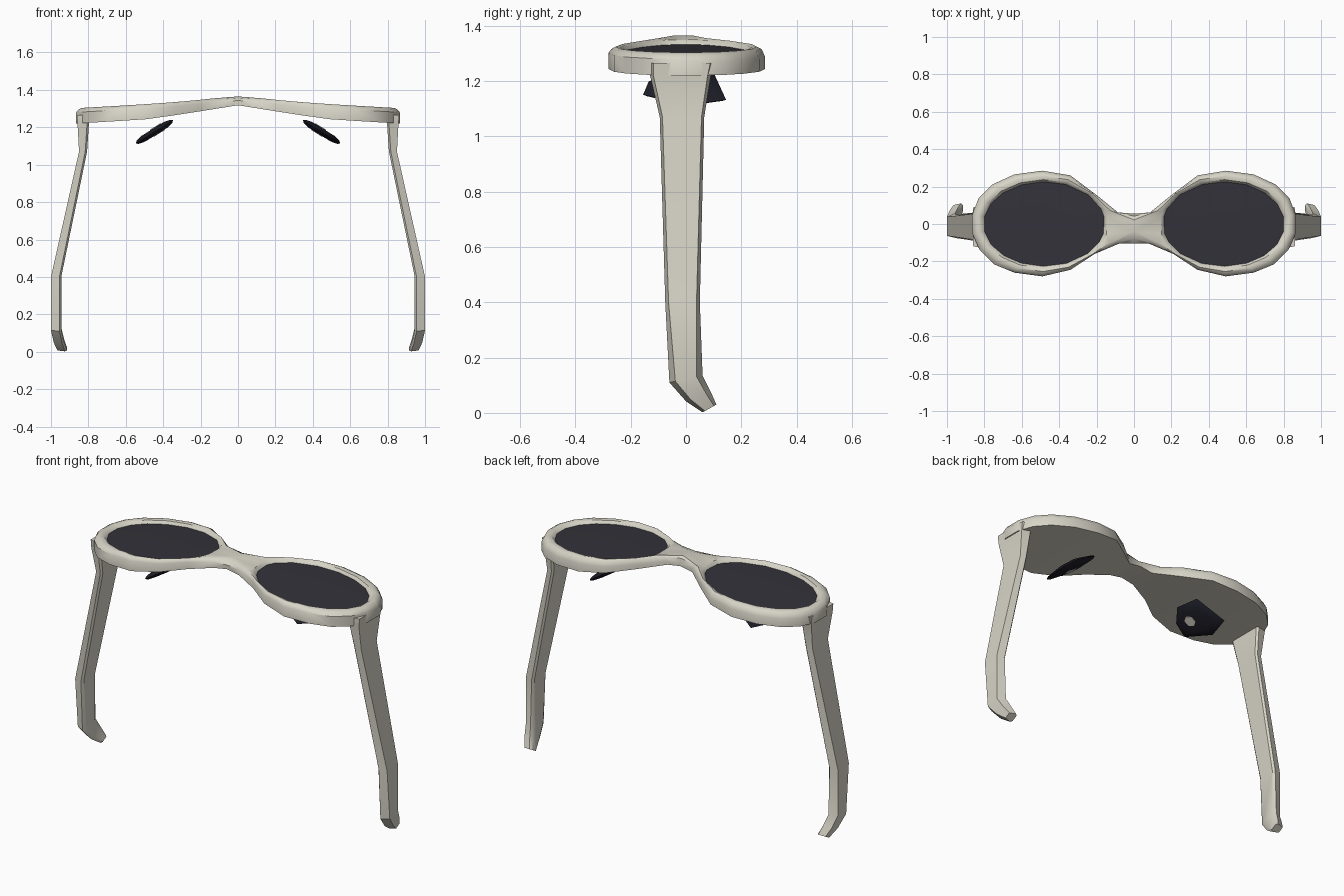
import bpy, bmesh, math
from mathutils import Vector

cube = bpy.data.objects.get("Cube")
if cube:
    bpy.data.objects.remove(cube, do_unlink=True)


def material(name, rgb):
    m = bpy.data.materials.new(name)
    m.use_nodes = True
    m.diffuse_color = (*rgb, 1)
    m.node_tree.nodes["Principled BSDF"].inputs["Base Color"].default_value = (*rgb, 1)
    return m


CREAM = material("warm cream", (0.68, 0.66, 0.57))
SMOKE = material("smoky lens", (0.033, 0.032, 0.042))
BLACK = material("dark pad", (0.013, 0.013, 0.022))


def finish(name, bm, mat, angle=35):
    """Turn a half model into a mirrored, shaded object."""
    bmesh.ops.recalc_face_normals(bm, faces=bm.faces)
    me = bpy.data.meshes.new(name)
    bm.to_mesh(me)
    bm.free()
    me.materials.append(mat)
    ob = bpy.data.objects.new(name, me)
    bpy.context.collection.objects.link(ob)
    bpy.ops.object.select_all(action="DESELECT")
    ob.select_set(True)
    bpy.context.view_layer.objects.active = ob
    bpy.ops.object.shade_smooth_by_angle(angle=math.radians(angle))
    ob.modifiers.new("mirror", "MIRROR").use_clip = True
    return ob


def loft(bm, loops, skip_last=0):
    """Bridge point loops with quads; the first skip_last bands stay open."""
    rings = [[bm.verts.new(p) for p in loop] for loop in loops]
    n = len(rings[0])
    for k, (a, b) in enumerate(zip(rings, rings[1:])):
        for i in range(n - 1 if k < skip_last else n):
            j = (i + 1) % n
            bm.faces.new((a[i], a[j], b[j], b[i]))
    return rings


def curve(x, table):
    """Height at x along a short polyline."""
    for (x0, z0), (x1, z1) in zip(table, table[1:]):
        if x <= x1:
            return z0 + (z1 - z0) * (x - x0) / (x1 - x0)
    return table[-1][1]


def top(x):
    return curve(x, [(0, 1.365), (0.08, 1.36), (0.3, 1.337), (0.55, 1.32), (0.9, 1.3)])


def bottom(x):
    return curve(x, [(0, 1.318), (0.3, 1.27), (0.5, 1.242), (0.9, 1.218)])


# Frame: outline of one half, from the bridge round the rim and back
upper = [(0, 0.055), (0.08, 0.057), (0.2, 0.155), (0.34, 0.26), (0.49, 0.285),
         (0.64, 0.265), (0.76, 0.21), (0.83, 0.14), (0.865, 0.05)]
lower = [(0.865, -0.05), (0.825, -0.14), (0.75, -0.215), (0.64, -0.26), (0.49, -0.28),
         (0.34, -0.245), (0.21, -0.16), (0.08, -0.105), (0, -0.103)]
outline = upper + lower
count = len(outline)
CX, RX, RY = 0.48, 0.325, 0.226

angles = []
for i, (x, y) in enumerate(outline):
    even = math.pi - (i + 0.5) * math.tau / count
    angles.append((even + math.atan2(y / 0.285, (x - CX) / 0.385)) / 2)


def opening(scale, drop):
    pts = [(CX + RX * scale * math.cos(a), RY * scale * math.sin(a)) for a in angles]
    return [(x, y, top(x) - drop) for x, y in pts]


def shoulder(t, drop):
    """Loop between the outline and the lens opening."""
    pts = []
    for (x, y), hole in zip(outline, opening(1.05, 0)):
        if x == 0:
            px, py = 0, y * (1 - t)
        else:
            px, py = x + (hole[0] - x) * t, y + (hole[1] - y) * t
        pts.append((px, py, top(px) - drop))
    return pts


bm = bmesh.new()
rings = loft(bm, [
    [(x, y, bottom(x)) for x, y in outline],
    [(x, y, top(x) - (0.022 if y < 0 else 0.034)) for x, y in outline],
    shoulder(0.25, 0.008),
    shoulder(0.6, 0.0),
    opening(1.05, 0.004),
    opening(1.0, 0.02),
    opening(0.98, 0.03)], skip_last=3)
# close the bridge top between the two shoulder ends
base = rings[0]
for i in range(count // 2 - 1):
    bm.faces.new((base[i], base[i + 1], base[-2 - i], base[-1 - i]))
finish("frame", bm, CREAM, 40)

# Lenses: slightly bowed plates seated in the openings
bm = bmesh.new()
rim = [bm.verts.new(p) for p in opening(1.01, 0.02)]
middle = bm.verts.new((CX, 0, top(CX) - 0.014))
for i in range(count):
    bm.faces.new((rim[i], rim[(i + 1) % count], middle))
finish("lenses", bm, SMOKE)

# Temple arms: inner x, outer x, front y, front z, back y, back z, bevel
sections = [
    (0.80, 0.862, -0.13, 1.265, 0.10, 1.265, 0.012),
    (0.797, 0.858, -0.13, 1.22, 0.09, 1.22, 0.012),
    (0.807, 0.85, -0.095, 1.07, 0.066, 1.07, 0.01),
    (0.945, 1.0, -0.075, 0.40, 0.05, 0.40, 0.012),
    (0.945, 1.0, -0.06, 0.11, 0.06, 0.135, 0.022),
    (0.93, 0.985, 0.0, 0.042, 0.09, 0.075, 0.018),
    (0.915, 0.965, 0.06, 0.002, 0.11, 0.03, 0.01)]
bm = bmesh.new()
loops = []
for xi, xo, yf, zf, yb, zb, c in sections:
    f, b = Vector((0, yf, zf)), Vector((0, yb, zb))
    step = (b - f).normalized() * c
    loops.append([Vector((x, 0, 0)) + p for x, p in (
        (xi, f + step), (xi + 0.01, f), (xo, f + step),
        (xo, b - step), (xi + 0.01, b), (xi, b - step))])
rings = loft(bm, loops)
bm.faces.new(rings[0])
bm.faces.new(rings[-1])
finish("temple_arms", bm, CREAM, 30)

# Nose pads: tilted six-sided cushions with a small stud through each
slope = Vector((-0.85, 0, 0.53))
normal = Vector((0.53, 0, 0.85))
centre = Vector((0.445, 0, 1.177))
pad = [(0.1, 0.1), (-0.085, 0.145), (-0.12, 0.01), (-0.05, -0.155), (0.04, -0.135), (0.115, -0.05)]


def tilted(points, scale, lift):
    return [centre + slope * s * scale + Vector((0, t * scale, 0)) + normal * lift
            for s, t in points]


bm = bmesh.new()
rings = loft(bm, [tilted(pad, k, h) for k, h in
                  ((0.6, -0.018), (0.9, -0.01), (1, 0), (0.9, 0.01), (0.6, 0.018))])
bm.faces.new(rings[0])
bm.faces.new(rings[-1])
finish("nose_pads", bm, BLACK, 60)

bm = bmesh.new()
stud = [(0.016 + 0.034 * math.cos(a), -0.03 + 0.034 * math.sin(a))
        for a in (k * math.tau / 6 for k in range(6))]
rings = loft(bm, [tilted(stud, 1, h) for h in (-0.021, 0.022)])
bm.faces.new(rings[0])
bm.faces.new(rings[-1])
finish("pad_studs", bm, CREAM)
